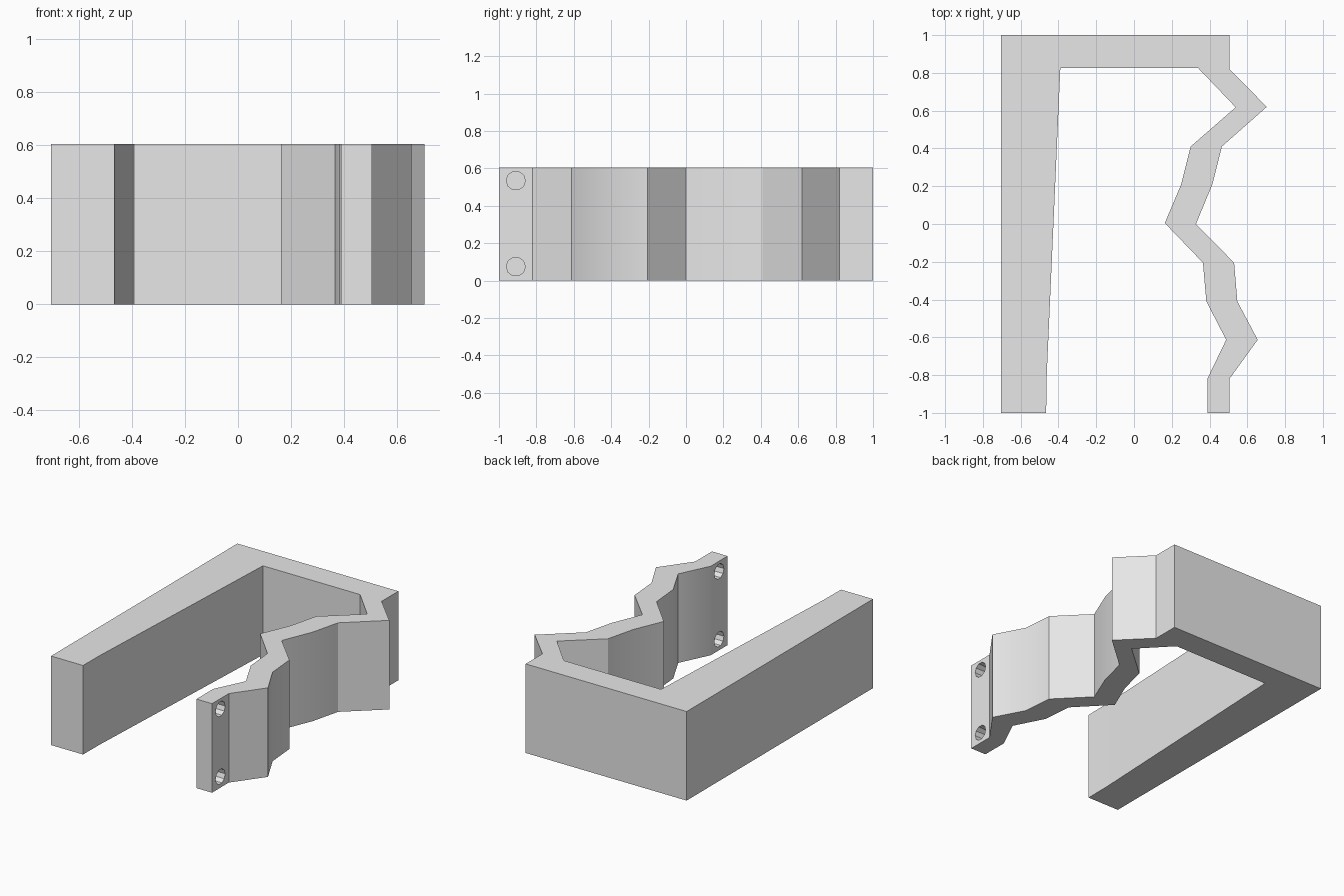
import bpy, bmesh, math
from mathutils import Matrix

cube = bpy.data.objects.get("Cube")
if cube:
    bpy.data.objects.remove(cube, do_unlink=True)

HEIGHT = 0.605

# Single matte grey
grey = bpy.data.materials.new("plain grey")
grey.use_nodes = True
colour = (0.8, 0.8, 0.8, 1)
grey.diffuse_color = colour
grey.node_tree.nodes["Principled BSDF"].inputs["Base Color"].default_value = colour


def make_object(name, bm):
    bmesh.ops.recalc_face_normals(bm, faces=bm.faces)
    mesh = bpy.data.meshes.new(name)
    bm.to_mesh(mesh)
    bm.free()
    mesh.materials.append(grey)
    obj = bpy.data.objects.new(name, mesh)
    bpy.context.collection.objects.link(obj)
    return obj


# Plan outline: straight thick arm, back wall, zigzag arm
straight_inner = [(-0.39, 0.825), (-0.463, -0.82), (-0.465, -1)]
straight_outer = [(-0.705, -1), (-0.705, 1)]
zigzag_outer = [(0.505, 1), (0.505, 0.82), (0.703, 0.62), (0.465, 0.41),
                (0.415, 0.21), (0.328, 0), (0.53, -0.205), (0.547, -0.41),
                (0.655, -0.613), (0.505, -0.82), (0.505, -1)]
zigzag_inner = [(0.388, -1), (0.388, -0.82), (0.488, -0.613), (0.383, -0.41),
                (0.365, -0.205), (0.163, 0.005), (0.25, 0.21), (0.3, 0.41),
                (0.538, 0.618), (0.34, 0.825)]
outline = straight_outer + zigzag_outer + zigzag_inner + straight_inner

bm = bmesh.new()
base = bm.faces.new([bm.verts.new((x, y, 0)) for x, y in outline])
result = bmesh.ops.extrude_face_region(bm, geom=[base])
top = [v for v in result["geom"] if isinstance(v, bmesh.types.BMVert)]
bmesh.ops.translate(bm, verts=top, vec=(0, 0, HEIGHT))
bracket = make_object("zigzag_bracket", bm)

# Two screw holes through the end tab
bm = bmesh.new()
for z in (0.075, HEIGHT - 0.07):
    place = Matrix.Translation((0.447, -0.91, z)) @ Matrix.Rotation(math.pi / 2, 4, 'Y')
    bmesh.ops.create_cone(bm, cap_ends=True, segments=10, radius1=0.051,
                          radius2=0.051, depth=0.3, matrix=place)
cutter = make_object("hole_cutter", bm)
cutter.hide_render = True

cut = bracket.modifiers.new("screw holes", 'BOOLEAN')
cut.operation = 'DIFFERENCE'
cut.solver = 'EXACT'
cut.object = cutter

bpy.ops.object.select_all(action='DESELECT')
bracket.select_set(True)
bpy.context.view_layer.objects.active = bracket
bpy.ops.object.modifier_apply(modifier=cut.name)
bpy.data.objects.remove(cutter, do_unlink=True)

# Soften only the shallow bends
bpy.ops.object.shade_smooth_by_angle(angle=math.radians(30))
